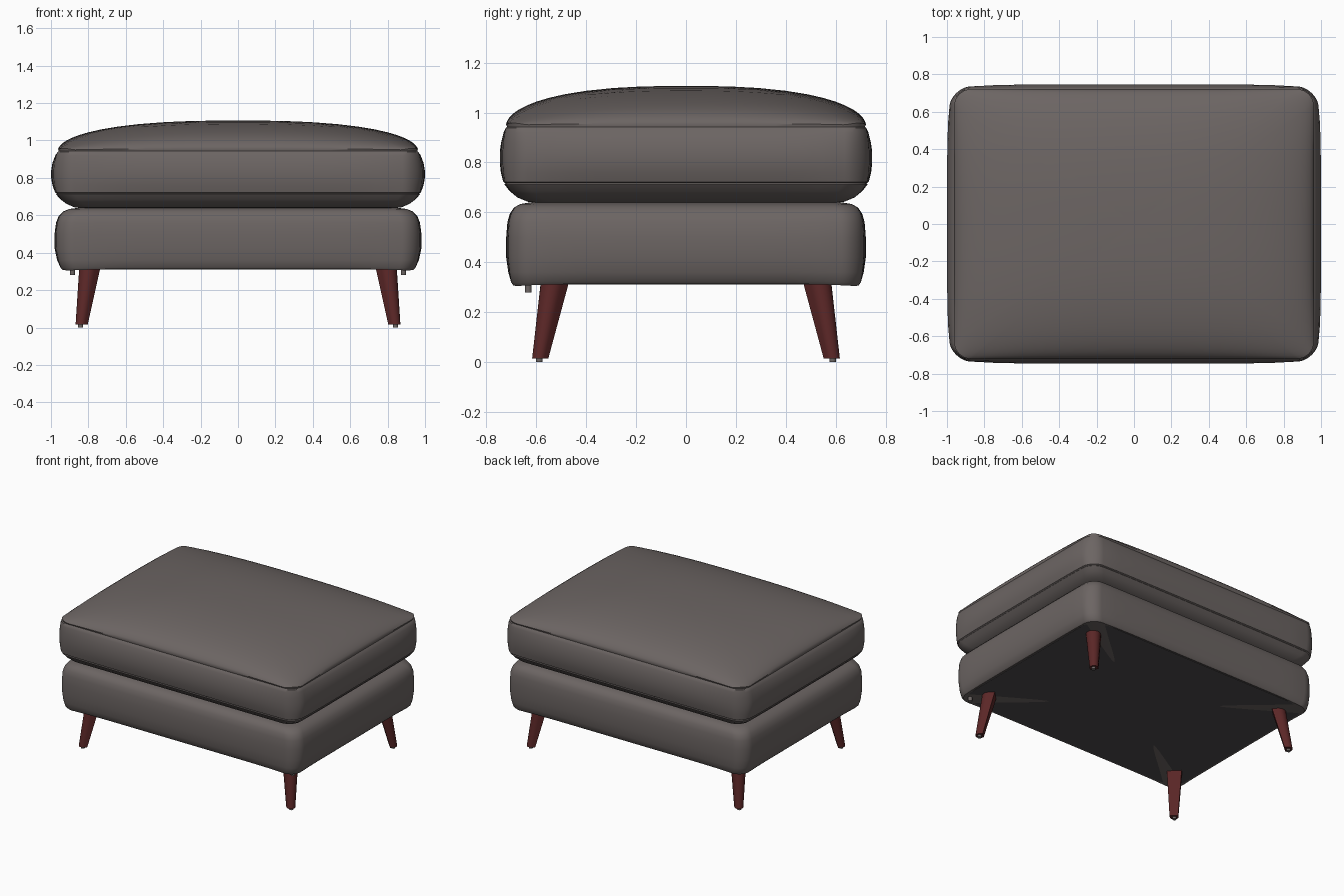
import bpy, bmesh, math
from mathutils import Vector

if "Cube" in bpy.data.objects:
    bpy.data.objects.remove(bpy.data.objects["Cube"])


def material(name, rgb):
    m = bpy.data.materials.new(name)
    m.diffuse_color = (*rgb, 1)
    m.use_nodes = True
    m.node_tree.nodes["Principled BSDF"].inputs["Base Color"].default_value = m.diffuse_color
    return m


FABRIC = material("warm grey fabric", (0.15, 0.13, 0.125))
LINING = material("dark underside lining", (0.075, 0.071, 0.073))
WOOD = material("red brown wood", (0.105, 0.02, 0.02))


def loft(name, rings, mat, angle=35):
    """Skin a stack of equal-length point rings and cap both ends."""
    bm = bmesh.new()
    rows = [[bm.verts.new(p) for p in ring] for ring in rings]
    n = len(rows[0])
    for lo, hi in zip(rows, rows[1:]):
        for i in range(n):
            j = (i + 1) % n
            bm.faces.new((lo[i], lo[j], hi[j], hi[i]))
    for row in (rows[0], rows[-1]):
        centre = bm.verts.new(sum((v.co for v in row), Vector()) / n)
        for i in range(n):
            bm.faces.new((row[i], row[(i + 1) % n], centre))
    bmesh.ops.recalc_face_normals(bm, faces=bm.faces)
    me = bpy.data.meshes.new(name)
    bm.to_mesh(me)
    bm.free()
    ob = bpy.data.objects.new(name, me)
    bpy.context.collection.objects.link(ob)
    me.materials.append(mat)
    bpy.ops.object.select_all(action='DESELECT')
    ob.select_set(True)
    bpy.context.view_layer.objects.active = ob
    bpy.ops.object.shade_smooth_by_angle(angle=math.radians(angle))
    return ob


def outline(a, b, r, side=14, corner=8):
    """Rounded rectangle with evenly divided sides."""
    pts = []
    for k, (sx, sy) in enumerate([(1, 1), (-1, 1), (-1, -1), (1, -1)]):
        for i in range(corner + 1):
            t = math.pi / 2 * (k + i / corner)
            pts.append((sx * (a - r) + r * math.cos(t), sy * (b - r) + r * math.sin(t)))
        p = pts[-1]
        length = 2 * ((a if k % 2 == 0 else b) - r)
        d = [(-1, 0), (0, -1), (1, 0), (0, 1)][k]
        for i in range(1, side):
            pts.append((p[0] + d[0] * length * i / side, p[1] + d[1] * length * i / side))
    return pts


def ring(z, a, b, r, bulge=0.0, dip=0.0):
    """Outline whose sides swell by bulge mid-side and whose corners drop by dip."""
    out = []
    for x, y in outline(a, b, r):
        u, v = x / a, y / b
        out.append((x + bulge * u ** 9 * (1 - v ** 6),
                    y + 0.7 * bulge * v ** 9 * (1 - u ** 6),
                    z - dip * abs(u * v) ** 8))
    return out


# Base: upholstered box with soft sides
base = [(0.316, 0.915, 0.672, 0, .012), (0.313, 0.938, 0.692, 0, .012), (0.325, 0.948, 0.700, .003, .01),
        (0.36, 0.957, 0.705, .010, 0), (0.42, 0.962, 0.708, .018, 0), (0.50, 0.963, 0.708, .018, 0),
        (0.56, 0.959, 0.706, .014, 0), (0.595, 0.949, 0.699, .010, 0), (0.62, 0.930, 0.685, .006, 0),
        (0.634, 0.902, 0.662, 0, 0), (0.639, 0.86, 0.63, 0, 0)]
loft("base", [ring(z, a, b, 0.085, s, d) for z, a, b, s, d in base], FABRIC)

# Dark lining under the base
loft("underside_lining", [ring(z, 0.925, 0.682, 0.075) for z in (0.311, 0.319)], LINING)

# Cushion: rounded underside, bulging wall between two seam grooves, crowned top
A, B, SEAM = 0.963, 0.722, 0.945
wall = [(0.638, 0.84, 0.60, 0), (0.643, 0.875, 0.635, 0), (0.66, 0.915, 0.676, 0),
        (0.685, 0.943, 0.702, .006), (0.712, 0.961, 0.719, .012), (0.717, 0.957, 0.715, .012),
        (0.722, 0.965, 0.723, .013), (0.76, 0.968, 0.725, .024), (0.80, 0.970, 0.726, .029),
        (0.84, 0.970, 0.726, .029), (0.88, 0.969, 0.725, .023), (0.92, 0.967, 0.724, .010),
        (SEAM - .006, 0.964, 0.722, 0), (SEAM - .002, 0.959, 0.717, 0)]
rings = [ring(z, a, b, 0.09, s) for z, a, b, s in wall]


def crown(u):
    return math.sqrt(max(0, 1 - abs(u) ** 2.5))


for s in (0.998, 0.99, 0.975, 0.95, 0.92, 0.88, 0.83, 0.76, 0.67, 0.55, 0.4, 0.25, 0.1):
    rings.append([(x * s, y * s, SEAM + 0.162 * crown(x * s / A) * crown(y * s / B))
                  for x, y in outline(A, B, 0.09)])
loft("cushion", rings, FABRIC, 40)


def disc(x, y, z, r, n=14):
    return [(x + r * math.cos(2 * math.pi * i / n), y + r * math.sin(2 * math.pi * i / n), z)
            for i in range(n)]


# Legs: D-shaped section, flat towards the middle, tapered and splayed outwards
section = [(-0.045, 0.05), (-0.045, -0.05)]
for i in range(13):
    t = math.pi * (i / 12 - 0.5)
    section.append((-0.005 + 0.05 * math.cos(t), 0.05 * math.sin(t)))

for sx, right in ((-1, "left"), (1, "right")):
    for sy, front in ((-1, "front"), (1, "back")):
        levels = []
        for z, x, y, k in ((0.015, 0.842, 0.59, 0.57), (0.325, 0.802, 0.535, 1.0)):
            levels.append([(sx * (x + k * (u - v) * 0.7071), sy * (y + k * (u + v) * 0.7071), z)
                           for u, v in section])
        loft(f"{front}_{right}_leg", levels, WOOD)
        # Small glide under each foot
        loft(f"{front}_{right}_glide", [disc(sx * 0.842, sy * 0.588, z, 0.014) for z in (0, 0.025)], FABRIC)
    # Connector peg under the front corners
    loft(f"front_{right}_peg", [disc(sx * 0.885, -0.632, z, 0.014) for z in (0.28, 0.33)], FABRIC)
